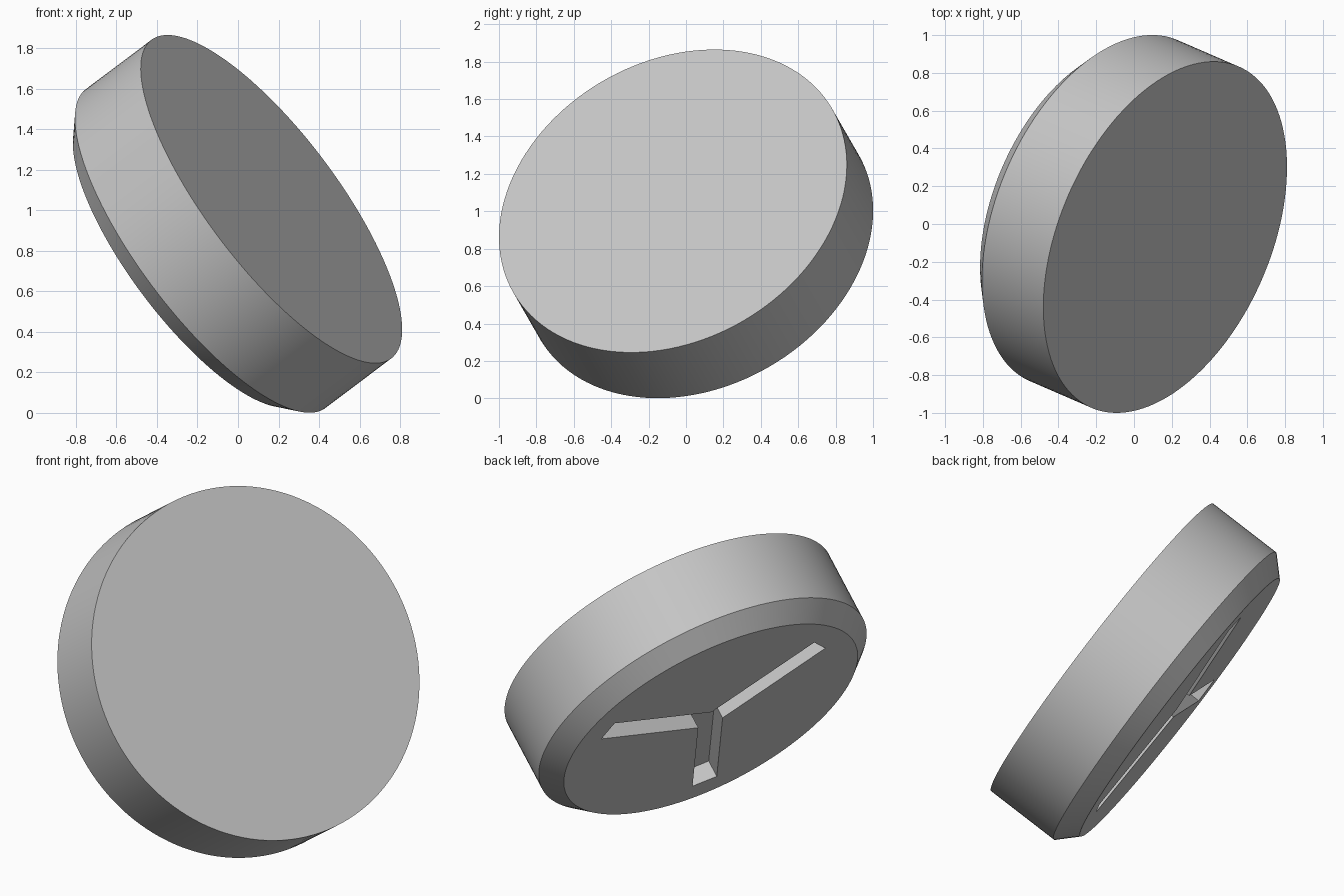
import bpy, bmesh, math
from mathutils import Vector, Matrix

cube = bpy.data.objects.get("Cube")
if cube:
    bpy.data.objects.remove(cube, do_unlink=True)

RADIUS, WALL, CHAMFER = 0.984, 0.43, 0.102
ARM_LENGTH, ARM_HALF_WIDTH, GROOVE_DEPTH = 0.735, 0.073, 0.102
SEGMENTS = 128
DEPTH = WALL + CHAMFER

# Tilted frame: local z is the disc axis, local x runs along one groove arm
axis = Vector((0.755, -0.327, 0.568)).normalized()
arm = Vector((-0.658, -0.467, 0.591))
arm = (arm - axis * arm.dot(axis)).normalized()
frame = Matrix((arm, axis.cross(arm), axis)).transposed().to_4x4()
frame.translation = Vector((0.165, -0.07, 1.055))

grey = bpy.data.materials.new("plain_grey")
grey.use_nodes = True
grey.diffuse_color = (0.56, 0.56, 0.56, 1)
grey.node_tree.nodes["Principled BSDF"].inputs["Base Color"].default_value = grey.diffuse_color


def make_object(name, bm):
    bmesh.ops.recalc_face_normals(bm, faces=bm.faces)
    mesh = bpy.data.meshes.new(name)
    bm.to_mesh(mesh)
    bm.free()
    mesh.materials.append(grey)
    obj = bpy.data.objects.new(name, mesh)
    bpy.context.collection.objects.link(obj)
    obj.matrix_world = frame
    return obj


def loft(name, outlines):
    """Bridge equal-length outlines and cap both ends."""
    bm = bmesh.new()
    rings = [[bm.verts.new(p) for p in outline] for outline in outlines]
    for a, b in zip(rings, rings[1:]):
        for i in range(len(a)):
            j = (i + 1) % len(a)
            bm.faces.new((a[i], a[j], b[j], b[i]))
    bm.faces.new(rings[0])
    bm.faces.new(rings[-1])
    return make_object(name, bm)


def circle(radius, z):
    steps = [math.tau * i / SEGMENTS for i in range(SEGMENTS)]
    return [(radius * math.cos(t), radius * math.sin(t), z) for t in steps]


def three_arm_outline(z):
    points = []
    inner = ARM_HALF_WIDTH / math.tan(math.pi / 3)
    for k in range(3):
        turn = Matrix.Rotation(math.tau * k / 3, 3, 'Z')
        for x, y in ((ARM_LENGTH, -ARM_HALF_WIDTH), (ARM_LENGTH, ARM_HALF_WIDTH),
                     (inner, ARM_HALF_WIDTH)):
            points.append(turn @ Vector((x, y, z)))
    return points


# Disc with a straight wall and a chamfered back rim
disc = loft("disc_body", [circle(RADIUS, 0), circle(RADIUS, -WALL),
                          circle(RADIUS - CHAMFER, -DEPTH)])

# Three-armed groove cut into the back face
cutter = loft("groove_cutter", [three_arm_outline(-DEPTH + GROOVE_DEPTH),
                                three_arm_outline(-DEPTH - 0.1)])
cutter.hide_render = True
cut = disc.modifiers.new("groove", 'BOOLEAN')
cut.operation = 'DIFFERENCE'
cut.solver = 'EXACT'
cut.object = cutter

bpy.ops.object.select_all(action='DESELECT')
disc.select_set(True)
bpy.context.view_layer.objects.active = disc
bpy.ops.object.modifier_apply(modifier=cut.name)
bpy.data.objects.remove(cutter, do_unlink=True)
bpy.ops.object.shade_smooth_by_angle(angle=math.radians(30))
